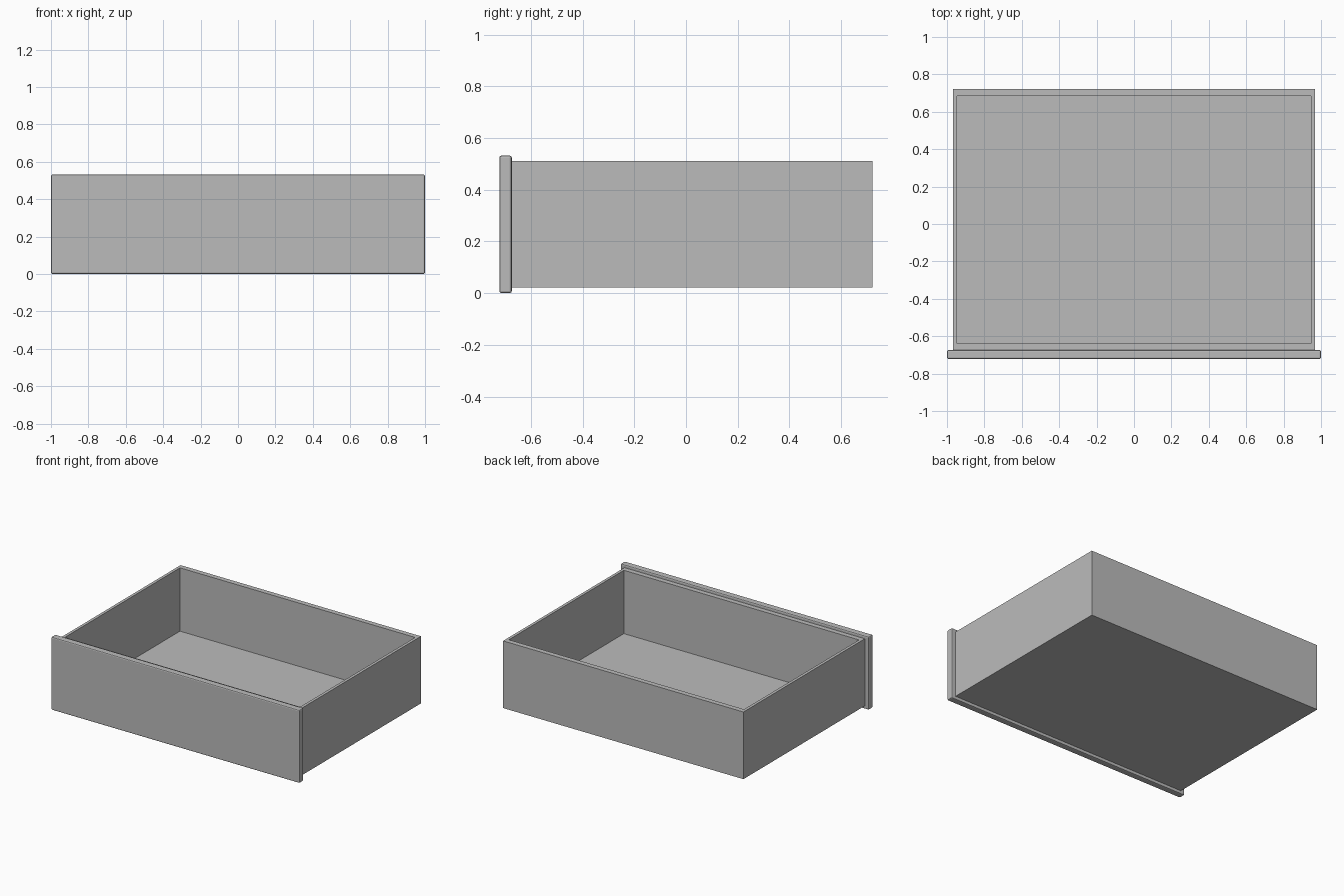
import bpy
from mathutils import Vector

cube = bpy.data.objects.get("Cube")
if cube:
    bpy.data.objects.remove(cube, do_unlink=True)

grey = bpy.data.materials.new("plain grey")
grey.use_nodes = True
colour = (0.5, 0.5, 0.5, 1)
grey.diffuse_color = colour
grey.node_tree.nodes["Principled BSDF"].inputs["Base Color"].default_value = colour


def box(name, low, high):
    """Add a cuboid spanning two opposite corners."""
    low, high = Vector(low), Vector(high)
    bpy.ops.mesh.primitive_cube_add(size=1, location=(low + high) / 2)
    ob = bpy.context.object
    ob.name = name
    ob.scale = high - low
    bpy.ops.object.transform_apply(location=False, rotation=False, scale=True)
    ob.data.materials.append(grey)
    return ob


DEPTH = 0.722
PANEL_BACK = -0.674
WIDTH, INNER_WIDTH = 0.968, 0.947
INNER_FRONT, INNER_BACK = -0.638, 0.685
BOTTOM, FLOOR, TOP = 0.022, 0.05, 0.511

# Drawer body, hollowed out from above
body = box("drawer_body", (-WIDTH, PANEL_BACK, BOTTOM), (WIDTH, DEPTH, TOP))
hollow = box("hollow_cutter", (-INNER_WIDTH, INNER_FRONT, FLOOR),
             (INNER_WIDTH, INNER_BACK, TOP + 0.2))
hollow.hide_render = True
hollow.hide_set(True)
cut = body.modifiers.new("hollow", "BOOLEAN")
cut.operation = "DIFFERENCE"
cut.solver = "EXACT"
cut.object = hollow

# Front panel with softened edges
panel = box("front_panel", (-1, -DEPTH, 0), (1, PANEL_BACK, 0.532))
bevel = panel.modifiers.new("soft_edges", "BEVEL")
bevel.width = 0.008
bevel.segments = 2
